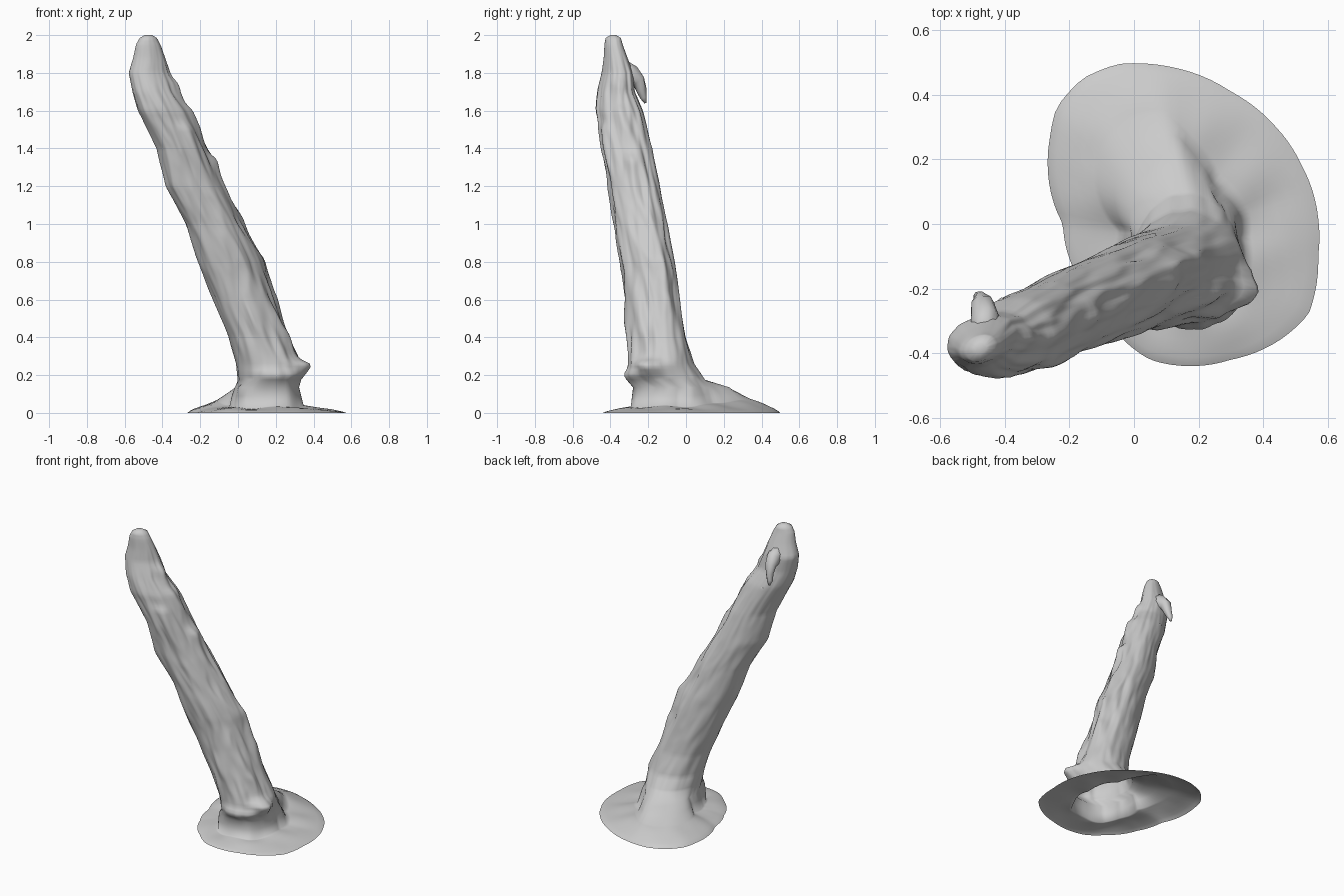
import bpy, bmesh, math
from mathutils import Vector, noise

if "Cube" in bpy.data.objects:
    bpy.data.objects.remove(bpy.data.objects["Cube"])

N = 96
CX, CY = 0.14, -0.04          # centre of the base outlines
ANG = [2 * math.pi * i / N for i in range(N)]


def outline(points):
    """Resample a closed outline at N angles around the base centre."""
    pol = sorted((math.atan2(y - CY, x - CX) % (2 * math.pi), math.hypot(x - CX, y - CY))
                 for x, y in points)
    pol = [(pol[-1][0] - 2 * math.pi, pol[-1][1])] + pol + [(pol[0][0] + 2 * math.pi, pol[0][1])]
    ring = []
    for a in ANG:
        for (a0, r0), (a1, r1) in zip(pol, pol[1:]):
            if a0 <= a <= a1:
                r = r0 + (r1 - r0) * (a - a0) / (a1 - a0)
                ring.append((CX + r * math.cos(a), CY + r * math.sin(a)))
                break
    return ring


def loft(name, rings, cap_start=False, cap_end=True):
    bm = bmesh.new()
    vs = [[bm.verts.new(p) for p in r] for r in rings]
    n = len(rings[0])
    for a, b in zip(vs, vs[1:]):
        for i in range(n):
            bm.faces.new((a[i], a[(i + 1) % n], b[(i + 1) % n], b[i]))
    if cap_start:
        bm.faces.new(vs[0][::-1])
    if cap_end:
        bm.faces.new(vs[-1])
    bmesh.ops.recalc_face_normals(bm, faces=bm.faces)
    me = bpy.data.meshes.new(name)
    bm.to_mesh(me)
    bm.free()
    me.shade_smooth()
    bpy.context.collection.objects.link(bpy.data.objects.new(name, me))


# Base outlines: rim of the ground skirt, foot of the roots, root flare
rim = outline([(-.26, .27), (-.24, .36), (-.16, .45), (-.05, .495), (.12, .485), (.3, .41),
               (.43, .31), (.52, .18), (.57, .02), (.57, -.1), (.54, -.28), (.45, -.36),
               (.3, -.42), (.17, -.44), (.05, -.42), (-.05, -.34), (-.17, -.17), (-.22, 0)])
foot = outline([(.34, -.04), (.32, -.2), (.28, -.27), (.15, -.29), (.03, -.26), (-.02, -.16),
                (-.04, -.02), (-.11, .12), (-.1, .22), (.0, .33), (.1, .34), (.17, .27),
                (.25, .14), (.34, .03)])
flare = outline([(.31, -.04), (.3, -.2), (.26, -.26), (.15, -.28), (.03, -.25), (-.0, -.14),
                 (-.01, -.02), (-.01, .06), (.03, .15), (.1, .22), (.14, .23), (.19, .16),
                 (.25, .08), (.31, .03)])

# Trunk sections: z, xmin, xmax, ymin, ymax
SEC = [(.175, .0, .325, -.30, .10), (.26, -.01, .33, -.31, .04), (.4, -.05, .28, -.31, .0),
       (.6, -.13, .20, -.325, -.03), (.8, -.21, .13, -.35, -.06), (1., -.28, .03, -.38, -.10),
       (1.2, -.385, -.07, -.42, -.14), (1.4, -.43, -.165, -.45, -.18), (1.6, -.53, -.255, -.48, -.23),
       (1.7, -.56, -.32, -.465, -.27), (1.8, -.58, -.36, -.445, -.28), (1.88, -.555, -.385, -.435, -.31),
       (1.95, -.54, -.41, -.432, -.335), (1.985, -.52, -.43, -.425, -.345), (2., -.495, -.455, -.4, -.37)]


def section(z):
    for s, t in zip(SEC, SEC[1:]):
        if z <= t[0]:
            f = (z - s[0]) / (t[0] - s[0])
            return [a + (b - a) * f for a, b in zip(s, t)]
    return list(SEC[-1])


def bark(a, z):
    """Grooves stretched along the trunk, rougher on the front right side."""
    rough = .35 + .65 * (.5 + .5 * math.cos(a + .5))
    c, s = math.cos(a), math.sin(a)
    n = noise.noise(Vector((1.7 * c, 1.7 * s, z * 3))) * .5
    n += noise.noise(Vector((3.6 * c + 5, 3.6 * s + 3, z * 5))) * .6
    n += (.3 - abs(noise.noise(Vector((4 * c, 4 * s, z * 6))))) * .4 - .06
    return n * rough * .17 * min(1, max(.25, (2 - z) * 3.5)) * min(1, z * 3)


# Bark flakes and knobs grown out of the stem: x, y, z of the crest, width, push, length below
BUMPS = [(.18, -.14, .82, .04, .025, .12), (.03, -.22, 1.09, .035, .03, .1),
         (-.11, -.29, 1.34, .04, .03, .08), (-.24, -.34, 1.6, .04, .02, .1),
         (-.33, -.36, 1.74, .035, .018, .06), (.22, -.07, .6, .04, .015, .12),
         (-.27, -.43, 1.5, .04, .018, .2), (.29, -.22, .42, .04, .015, .1),
         (.33, -.2, .25, .06, .075, .08), (.2, -.31, .2, .09, .03, .04),
         (.3, -.26, .2, .06, .025, .04), (.07, -.12, 1.0, .035, .02, .1)]


def grow(p, mid):
    """Push a stem point outward near each bump; crests are sharp on top."""
    out = (p - mid).normalized()
    for x, y, z, w, push, low in BUMPS:
        dz = p.z - z
        ref = Vector((x - .43 * dz, y - .17 * dz))
        d = (p.xy - ref).length / w
        e = dz / (.03 if dz > 0 else low)
        p = p + out * push * math.exp(-d * d * .8 - e * e)
    return p


rings = []
# Ground skirt
for f in (0, .08, .18, .35, .55, .75, .9, 1):
    ring = []
    for (x0, y0), (x1, y1), a in zip(rim, foot, ANG):
        x, y = x0 + (x1 - x0) * f, y0 + (y1 - y0) * f
        top = .032 + .04 * max(0, math.cos(a - 1.95))
        wob = .018 * noise.noise(Vector((x * 7, y * 7, 0))) * f
        ring.append((x, y, max(0, top * f ** .7 + wob)))
    rings.append(ring)
# Root flare
rings.append([((x0 + x1) / 2, (y0 + y1) / 2, .09 + .015 * max(0, math.cos(a - 1.95)))
              for (x0, y0), (x1, y1), a in zip(foot, flare, ANG)])
rings.append([(x, y, .135) for x, y in flare])
# Leaning stem, its section sheared towards the lean
for z in [.175 + .0175 * i for i in range(102)] + [1.955, 1.97, 1.985, 1.995, 2.0]:
    _, xa, xb, ya, yb = section(z)
    mid = Vector(((xa + xb) / 2, (ya + yb) / 2, z))
    skew = .22 * min(1, max(0, (z - .25) * 2))
    ring = []
    for a in ANG:
        k = 1 + bark(a, z)
        p = mid + Vector(((xb - xa) / 2 * math.cos(a) * k,
                          (yb - ya) / 2 * math.sin(a + skew) * k, 0))
        ring.append(grow(p, mid))
    rings.append(ring)
loft("trunk_and_root_skirt", rings)


def stub(name, pts, radii, seed):
    """Rough tapered tube through a few points."""
    P = [Vector(p) for p in pts]
    out = []
    for i, p in enumerate(P):
        d = (P[min(i + 1, len(P) - 1)] - P[max(i - 1, 0)]).normalized()
        u = d.cross(Vector((.3, 1, .1))).normalized()
        v = d.cross(u)
        ring = []
        for j in range(10):
            a = j * math.pi / 5
            r = radii[i] * (1 + .3 * noise.noise(Vector((math.cos(a), math.sin(a), i + seed))))
            ring.append(p + (u * math.cos(a) + v * math.sin(a)) * r)
        out.append(ring)
    loft(name, out, True, True)


# Hooked splinter near the tip
stub("hooked_splinter", [(-.46, -.35, 1.83), (-.46, -.29, 1.79), (-.47, -.25, 1.76),
                         (-.47, -.235, 1.71), (-.48, -.225, 1.67), (-.48, -.215, 1.64)],
     [.05, .05, .036, .025, .018, .006], 1)
# Small broken splinter below it
stub("lower_splinter", [(-.4, -.31, 1.5), (-.4, -.27, 1.55), (-.41, -.235, 1.6)],
     [.04, .03, .008], 3)
